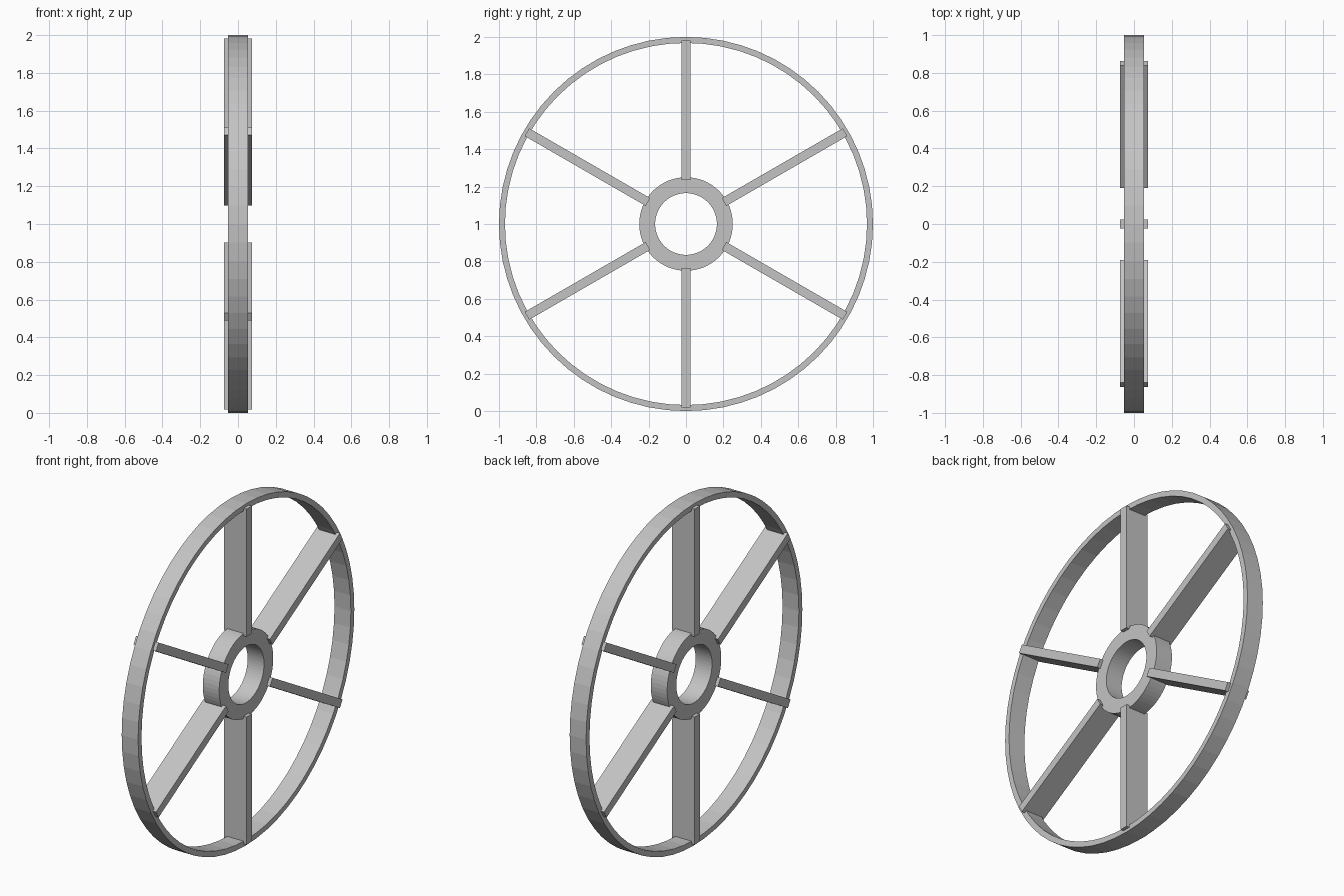
import bpy, bmesh, math
from mathutils import Matrix, Vector

cube = bpy.data.objects.get("Cube")
if cube:
    bpy.data.objects.remove(cube, do_unlink=True)

SEGMENTS = 64
SPOKES = 6
CENTRE = Vector((0, 0, 1))

grey = bpy.data.materials.new("plain grey")
grey.use_nodes = True
colour = (0.55, 0.55, 0.55, 1)
grey.diffuse_color = colour
grey.node_tree.nodes["Principled BSDF"].inputs["Base Color"].default_value = colour


def finish(name, bm):
    bmesh.ops.recalc_face_normals(bm, faces=bm.faces)
    mesh = bpy.data.meshes.new(name)
    bm.to_mesh(mesh)
    bm.free()
    mesh.materials.append(grey)
    obj = bpy.data.objects.new(name, mesh)
    obj.location = CENTRE
    bpy.context.collection.objects.link(obj)
    return obj


def ring(name, outer, inner, half_width):
    """Rectangular section swept around the x axle."""
    bm = bmesh.new()
    section = [(-half_width, inner), (half_width, inner),
               (half_width, outer), (-half_width, outer)]
    loops = []
    for i in range(SEGMENTS):
        a = math.tau * i / SEGMENTS
        loops.append([bm.verts.new((x, r * math.sin(a), r * math.cos(a)))
                      for x, r in section])
    for i, a in enumerate(loops):
        b = loops[(i + 1) % SEGMENTS]
        for j in range(4):
            k = (j + 1) % 4
            bm.faces.new((a[j], a[k], b[k], b[j]))
    return finish(name, bm)


def spoke(name, angle, start, end, width, depth):
    """Flat bar reaching from the hub into the rim."""
    bm = bmesh.new()
    place = (Matrix.Rotation(angle, 4, 'X')
             @ Matrix.Translation((0, 0, (start + end) / 2))
             @ Matrix.Diagonal((depth, width, end - start, 1)))
    bmesh.ops.create_cube(bm, size=1, matrix=place)
    return finish(name, bm)


# Rim and hub
ring("rim", 1.0, 0.968, 0.053)
ring("hub", 0.25, 0.165, 0.053)

# Spokes, slightly deeper than the rim
for n in range(SPOKES):
    spoke(f"spoke_{n + 1}", math.tau * n / SPOKES, 0.235, 0.982, 0.048, 0.146)
